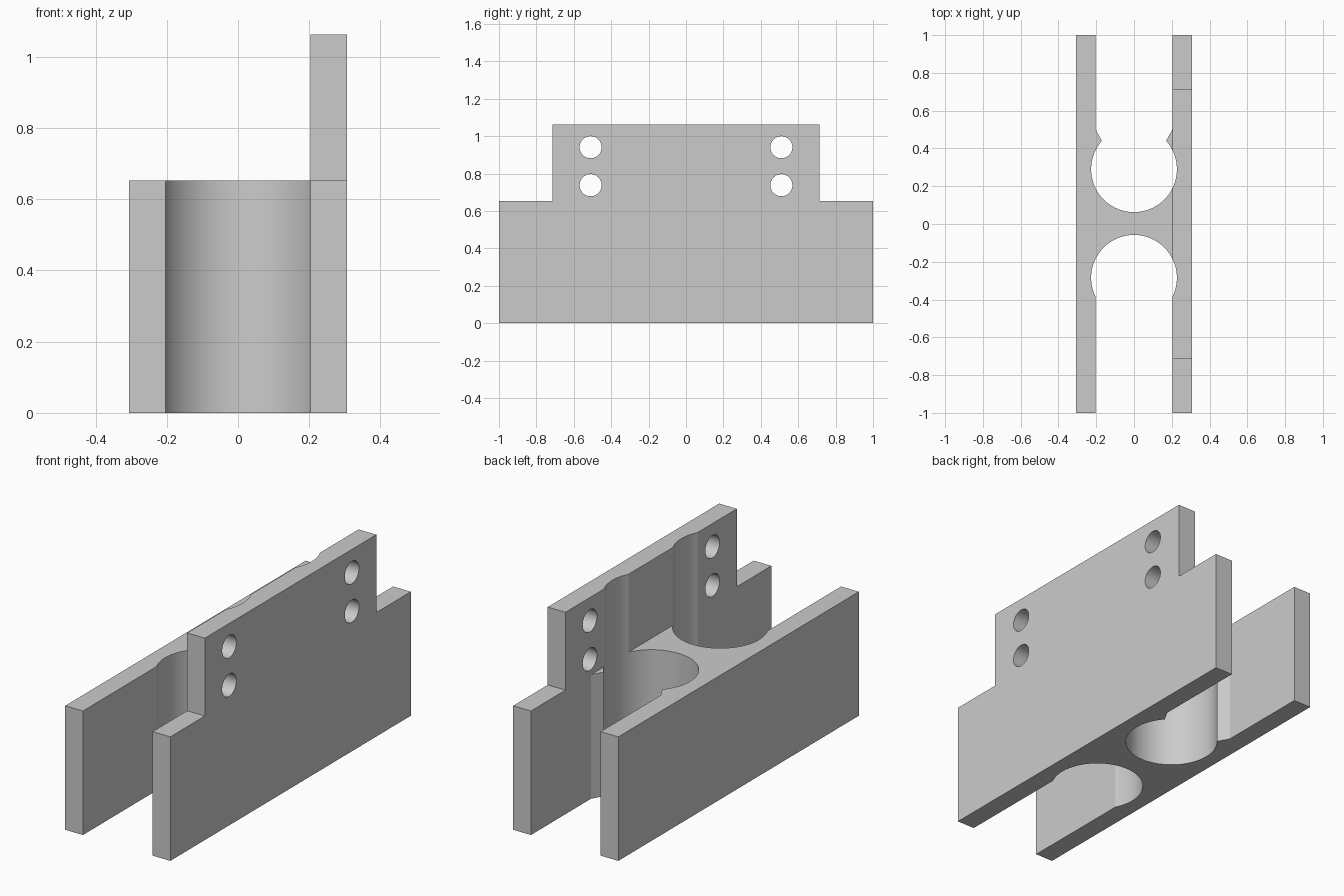
import bpy
import bmesh
from math import radians
from mathutils import Matrix, Vector

if "Cube" in bpy.data.objects:
    bpy.data.objects.remove(bpy.data.objects["Cube"], do_unlink=True)

HALF_W, INNER = 0.306, 0.203        # outer and inner faces of the side plates
LOW, HIGH, TAB = 0.653, 1.063, 0.713  # wall height, tab height, half tab length
BORE_R, HOLE_R = 0.227, 0.059

grey = bpy.data.materials.new("plain grey")
grey.use_nodes = True
grey.diffuse_color = (0.6, 0.6, 0.6, 1)
grey.node_tree.nodes["Principled BSDF"].inputs["Base Color"].default_value = (0.6, 0.6, 0.6, 1)


def add_object(name, bm):
    bmesh.ops.recalc_face_normals(bm, faces=bm.faces)
    mesh = bpy.data.meshes.new(name)
    bm.to_mesh(mesh)
    bm.free()
    mesh.materials.append(grey)
    obj = bpy.data.objects.new(name, mesh)
    bpy.context.collection.objects.link(obj)
    return obj


def prism(name, outline, height):
    bm = bmesh.new()
    face = bm.faces.new([bm.verts.new((x, y, 0)) for x, y in outline])
    top = bmesh.ops.extrude_face_region(bm, geom=[face])["geom"]
    verts = [v for v in top if isinstance(v, bmesh.types.BMVert)]
    bmesh.ops.translate(bm, verts=verts, vec=(0, 0, height))
    return add_object(name, bm)


def box(name, low, high):
    low, high = Vector(low), Vector(high)
    bm = bmesh.new()
    place = Matrix.Translation((low + high) / 2) @ Matrix.Diagonal((*(high - low), 1))
    bmesh.ops.create_cube(bm, size=1, matrix=place)
    return add_object(name, bm)


def cylinder(name, centre, radius, depth, turn=0, sides=96):
    bm = bmesh.new()
    place = Matrix.Translation(centre) @ Matrix.Rotation(radians(turn), 4, "Y")
    bmesh.ops.create_cone(bm, cap_ends=True, segments=sides, radius1=radius,
                          radius2=radius, depth=depth, matrix=place)
    return add_object(name, bm)


# Two side plates joined by a web, with retaining teeth at the back
right_half = [(0.203, -0.34), (INNER, -1), (HALF_W, -1), (HALF_W, 1),
              (INNER, 1), (INNER, 0.5), (0.168, 0.437)]
left_half = [(-x, y) for x, y in reversed(right_half)]
bracket = prism("clip_bracket", right_half + left_half, HIGH)

# Lower everything except the mounting tab, then cut bores and screw holes
cutters = [box("wall_cutter", (-1, -2, LOW), (INNER, 2, 2))]
for side in (-1, 1):
    ends = sorted((side * TAB, side * 2))
    cutters.append(box("tab_end_cutter", (0, ends[0], LOW), (1, ends[1], 2)))
    for z in (0.738, 0.941):
        cutters.append(cylinder("screw_hole_cutter", (0.25, side * 0.51, z), HOLE_R, 0.4, 90, 48))
for y in (-0.285, 0.29):
    cutters.append(cylinder("bore_cutter", (0, y, 0.5), BORE_R, 2))

bpy.context.view_layer.objects.active = bracket
for cutter in cutters:
    cutter.hide_render = True
    mod = bracket.modifiers.new("cut", "BOOLEAN")
    mod.operation, mod.solver, mod.object = "DIFFERENCE", "EXACT", cutter
    bpy.ops.object.modifier_apply(modifier=mod.name)
    bpy.data.objects.remove(cutter, do_unlink=True)

# Smooth bores, crisp edges
for obj in bpy.context.selected_objects:
    obj.select_set(False)
bracket.select_set(True)
bpy.ops.object.shade_smooth_by_angle(angle=radians(20))
